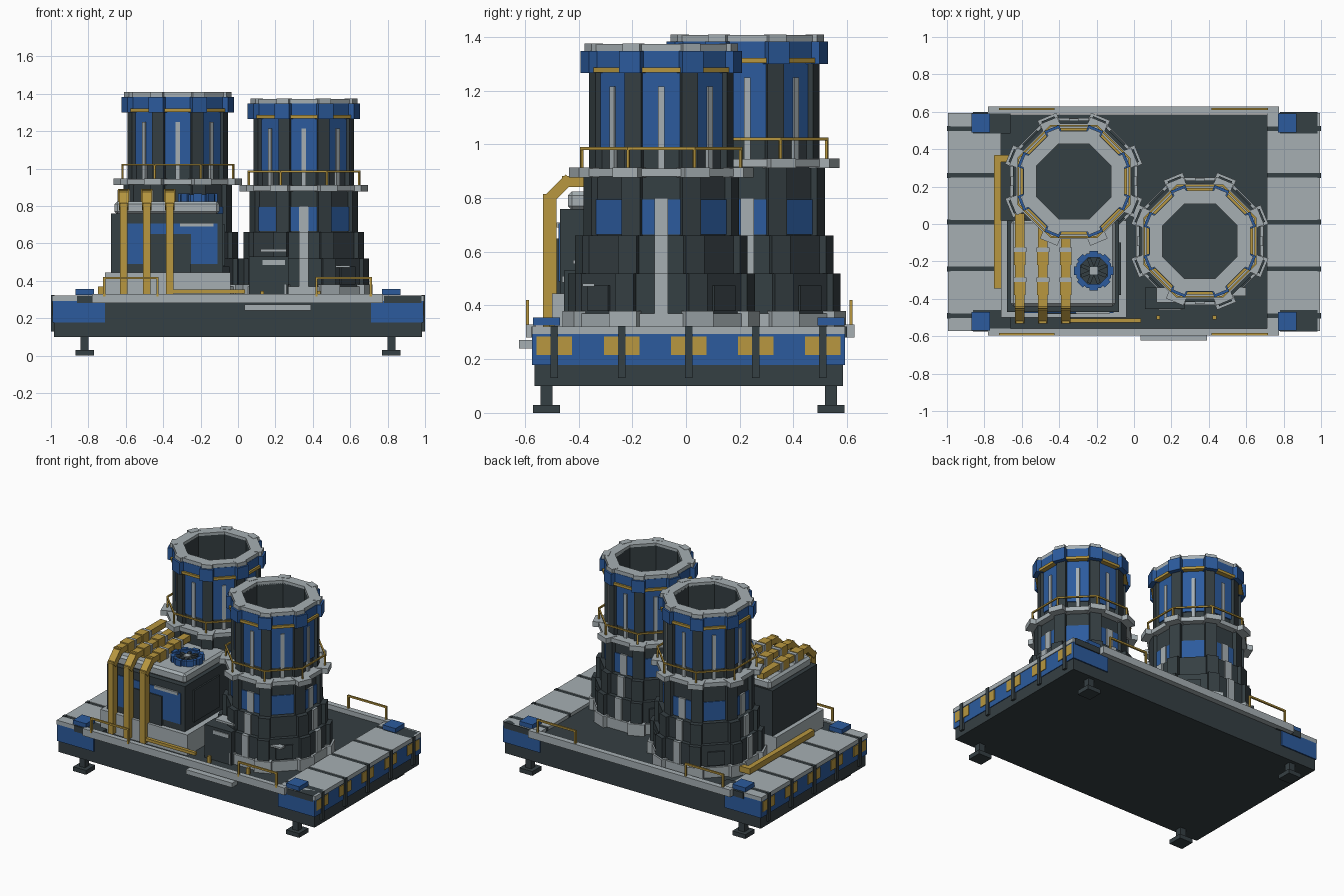
import bpy, bmesh, math
from mathutils import Matrix, Vector

if "Cube" in bpy.data.objects:
    bpy.data.objects.remove(bpy.data.objects["Cube"])


def material(name, rgb):
    m = bpy.data.materials.new(name)
    m.diffuse_color = (*rgb, 1)
    m.use_nodes = True
    m.node_tree.nodes["Principled BSDF"].inputs["Base Color"].default_value = m.diffuse_color
    return m


DARK = material("dark_steel", (0.036, 0.050, 0.056))
GREY = material("light_grey", (0.38, 0.43, 0.45))
BLUE = material("blue_paint", (0.025, 0.105, 0.34))
GOLD = material("yellow_paint", (0.48, 0.31, 0.05))
COS = math.cos(math.pi / 8)


class Part:
    """Collects boxes, octagon rings and bars into one object."""

    def __init__(self, name, mat):
        self.name, self.mat, self.bm = name, mat, bmesh.new()

    def box(self, x0, x1, y0, y1, z0, z1, matrix=None):
        m = Matrix.Translation(((x0 + x1) / 2, (y0 + y1) / 2, (z0 + z1) / 2)) @ \
            Matrix.Diagonal((x1 - x0, y1 - y0, z1 - z0, 1))
        bmesh.ops.create_cube(self.bm, size=1, matrix=(matrix or Matrix()) @ m)
        return self

    def ring(self, c, outer, z0, z1, inner=0):
        """Octagon prism by flat-to-centre distance, optionally hollow."""
        def loop(a, z):
            return [self.bm.verts.new((c[0] + a / COS * math.cos(math.pi * (k + .5) / 4),
                                       c[1] + a / COS * math.sin(math.pi * (k + .5) / 4), z))
                    for k in range(8)]
        loops = [loop(outer, z0), loop(outer, z1)]
        if inner:
            loops += [loop(inner, z1), loop(inner, z0)]
        n = len(loops)
        for i in range(n if inner else 1):
            a, b = loops[i], loops[(i + 1) % n]
            for k in range(8):
                j = (k + 1) % 8
                self.bm.faces.new((a[k], a[j], b[j], b[k]))
        if not inner:
            self.bm.faces.new(loops[0][::-1])
            self.bm.faces.new(loops[1])
        return self

    def around(self, c, angles, r0, r1, width, z0, z1):
        """Repeat a block around a centre."""
        for a in angles:
            m = Matrix.Translation((c[0], c[1], 0)) @ Matrix.Rotation(math.radians(a), 4, 'Z')
            self.box(r0, r1, -width / 2, width / 2, z0, z1, m)
        return self

    def bar(self, points, w, h):
        """Rectangular bar through a list of points."""
        for p, q in zip(points, points[1:]):
            p, q = Vector(p), Vector(q)
            d = q - p
            m = Matrix.Translation((p + q) / 2) @ d.to_track_quat('X', 'Z').to_matrix().to_4x4()
            e = d.length / 2 + h * 0.4
            self.box(-e, e, -w / 2, w / 2, -h / 2, h / 2, m)
        return self

    def done(self):
        bmesh.ops.recalc_face_normals(self.bm, faces=self.bm.faces)
        mesh = bpy.data.meshes.new(self.name)
        self.bm.to_mesh(mesh)
        self.bm.free()
        mesh.materials.append(self.mat)
        ob = bpy.data.objects.new(self.name, mesh)
        bpy.context.collection.objects.link(ob)
        return ob


CY = 0.01
STRAPS = [CY + 0.25 * k for k in range(-2, 3)]

# Platform and feet
Part("platform_slab", DARK).box(-.985, .985, -.565, .585, .10, .30).done()
feet = Part("feet", DARK)
pads = Part("corner_pads", BLUE)
corners = Part("corner_panels", BLUE)
brackets = Part("corner_brackets", DARK)
for sx in (-1, 1):
    for sy in (-1, 1):
        x, y = sx * .82, CY + sy * .53
        feet.box(x - .05, x + .05, y - .05, y + .05, 0, .03)
        feet.box(x - .022, x + .022, y - .022, y + .022, .03, .10)
        pads.box(x - .05, x + .05, y - .05, y + .05, .325, .355)
        brackets.box(x - .04, x + .16, y - .055, y + .06, .28, .322)
        xs = sorted((sx * .71, sx * .992))
        ys = sorted((CY + sy * .50, CY + sy * .583))
        corners.box(*xs, *ys, .178, .295)
for p in (feet, pads, corners, brackets):
    p.done()

# Platform ends: blue sides, grey tread plates, straps and hazard plates
blue = Part("end_panels", BLUE)
plates = Part("end_tread_plates", GREY)
straps = Part("end_straps", DARK)
hazard = Part("hazard_plates", GOLD)
for s in (-1, 1):
    blue.box(*sorted((s * .95, s * .99)), -.57, .59, .178, .295)
    edges = [-.585] + STRAPS + [.605]
    for a, b in zip(edges, edges[1:]):
        plates.box(*sorted((s * .71, s * .995)), a + .012, b - .012, .293, .322)
    for y in STRAPS:
        straps.box(*sorted((s * .71, s * .99)), y - .015, y + .015, .29, .318)
        straps.box(*sorted((s * .98, s * 1.0)), y - .014, y + .014, .13, .324)
        hazard.box(*sorted((s * .985, s * .995)), y - .066, y + .066, .215, .285)
for p in (blue, plates, straps, hazard):
    p.done()

# Edge beams, step plate and handrails
Part("edge_beams", GREY).box(-.78, .775, -.595, -.56, .28, .33) \
    .box(-.78, .775, .59, .628, .28, .33).done()
Part("step_plate", GREY).box(.035, .39, -.622, -.56, .24, .272).done()
rails = Part("handrails", GOLD)
for y in (-.59, .615):
    for x0, x1 in ((-.715, -.43), (.42, .71)):
        rails.bar([(x0, y, .32), (x0, y, .415), (x1, y, .415), (x1, y, .32)], .012, .012)
rails.done()

# Two octagonal cooling towers
FACES = range(0, 360, 45)
VERTS = [22.5 + a for a in FACES]
DIAG = range(45, 360, 90)
CARD = range(0, 360, 90)


def rib_radius(extent):
    return (extent - .011) / COS


def tower(tag, c, up):
    top_stage = .88 + up
    dark = Part(tag + "_body", DARK)
    panel = Part(tag + "_blue_panels", BLUE)
    grey = Part(tag + "_grey_trim", GREY)
    gold = Part(tag + "_yellow_trim", GOLD)
    # stepped lower body with corner ribs
    grey.ring(c, .340, .30, .37).around(c, VERTS, .30, rib_radius(.357), .11, .30, .38)
    for z0, z1, ext in ((.37, .52, .345), (.52, .66, .318), (.66, top_stage, .286)):
        dark.ring(c, ext - .02, z0, z1)
        dark.around(c, VERTS, .25, rib_radius(ext), .075, z0, z1)
        grey.around(c, CARD, ext - .03, ext - .008, .05, z0, min(z1, .80))
    dark.around(c, DIAG, .30, .335, .11, .38, .475)
    panel.around(c, FACES, .25, .271, .145, .665, .795)
    # walkway flange and railing
    z = top_stage
    grey.ring(c, .308, z, z + .03).around(c, VERTS, .27, rib_radius(.336), .10, z - .003, z + .033)
    gold.ring(c, .302, z + .10, z + .11, .292)
    gold.around(c, VERTS, .315, .325, .01, z + .03, z + .108)
    # hollow upper body
    dark.ring(c, .245, z + .03, z + .14)
    dark.ring(c, .245, z + .14, z + .475, .20)
    dark.around(c, VERTS, .245, rib_radius(.268), .065, z + .03, z + .39)
    panel.around(c, FACES, .235, .252, .145, z + .10, z + .39)
    grey.around(c, FACES, .245, .260, .024, z + .03, z + .335)
    # crown
    panel.ring(c, .272, z + .39, z + .468, .21)
    panel.around(c, VERTS, .25, rib_radius(.296), .085, z + .385, z + .468)
    gold.around(c, FACES, .25, .285, .15, z + .388, z + .406)
    grey.ring(c, .270, z + .468, z + .493, .20)
    grey.around(c, VERTS, .25, rib_radius(.284), .07, z + .466, z + .495)
    for p in (dark, panel, grey, gold):
        p.done()


tower("rear_tower", (-.322, .228), .035)
tower("front_tower", (.352, -.092), 0)

# Machine house
Part("house_plinth", GREY).box(-.71, -.04, -.50, .02, .30, .445).done()
Part("house_body", DARK).box(-.68, -.08, -.47, .02, .445, .76) \
    .box(-.47, -.25, -.482, -.46, .445, .65).box(-.09, -.07, -.38, -.10, .48, .70).done()
Part("house_front_panel", BLUE).box(-.59, -.11, -.475, -.46, .49, .705).done()
Part("house_vent_strip", GREY).box(-.31, -.13, -.482, -.46, .69, .71).done()
roof = Part("house_roof", GREY).box(-.66, -.10, -.44, .02, .755, .825).done()
bev = roof.modifiers.new("bevel", 'BEVEL')
bev.width, bev.segments = .015, 1

# Roof fan
FAN = (-.215, -.25)
Part("fan_housing", BLUE).ring(FAN, .092, .82, .862, .072) \
    .around(FAN, FACES, .08, .105, .045, .822, .866).done()
Part("fan_blades", DARK).ring(FAN, .075, .82, .838) \
    .around(FAN, VERTS, .01, .072, .02, .838, .852).done()
Part("fan_hub", GREY).box(FAN[0] - .02, FAN[0] + .02, FAN[1] - .02, FAN[1] + .02, .83, .860).done()

# Pipes over the house
pipes = Part("roof_pipes", GOLD)
clamps = Part("pipe_clamps", GREY)
for x in (-.61, -.487, -.365):
    pipes.bar([(x, -.507, .33), (x, -.507, .80), (x, -.445, .862), (x, .04, .862)], .05, .04)
    for y in (-.33, -.17):
        pipes.box(x - .031, x + .031, y - .05, y + .02, .825, .890)
        clamps.box(x - .034, x + .034, y + .02, y + .045, .825, .886)
pipes.done()
clamps.done()

# Pipes on the deck
Part("deck_pipes", GOLD).bar([(-.73, -.33, .35), (-.73, .35, .35), (-.68, .35, .35)], .036, .04) \
    .bar([(-.37, -.515, .342), (.03, -.515, .342)], .022, .02) \
    .box(.12, .14, -.51, -.49, .30, .345).box(.42, .44, -.51, -.49, .30, .345).done()

# Control cabinet beside the front tower
Part("control_cabinet", DARK).box(.06, .27, -.455, -.34, .30, .53).done()
Part("cabinet_labels", GREY).box(.13, .25, -.461, -.45, .485, .51) \
    .box(.12, .26, -.42, -.34, .555, .57).box(.51, .60, -.385, -.34, .47, .482).done()
